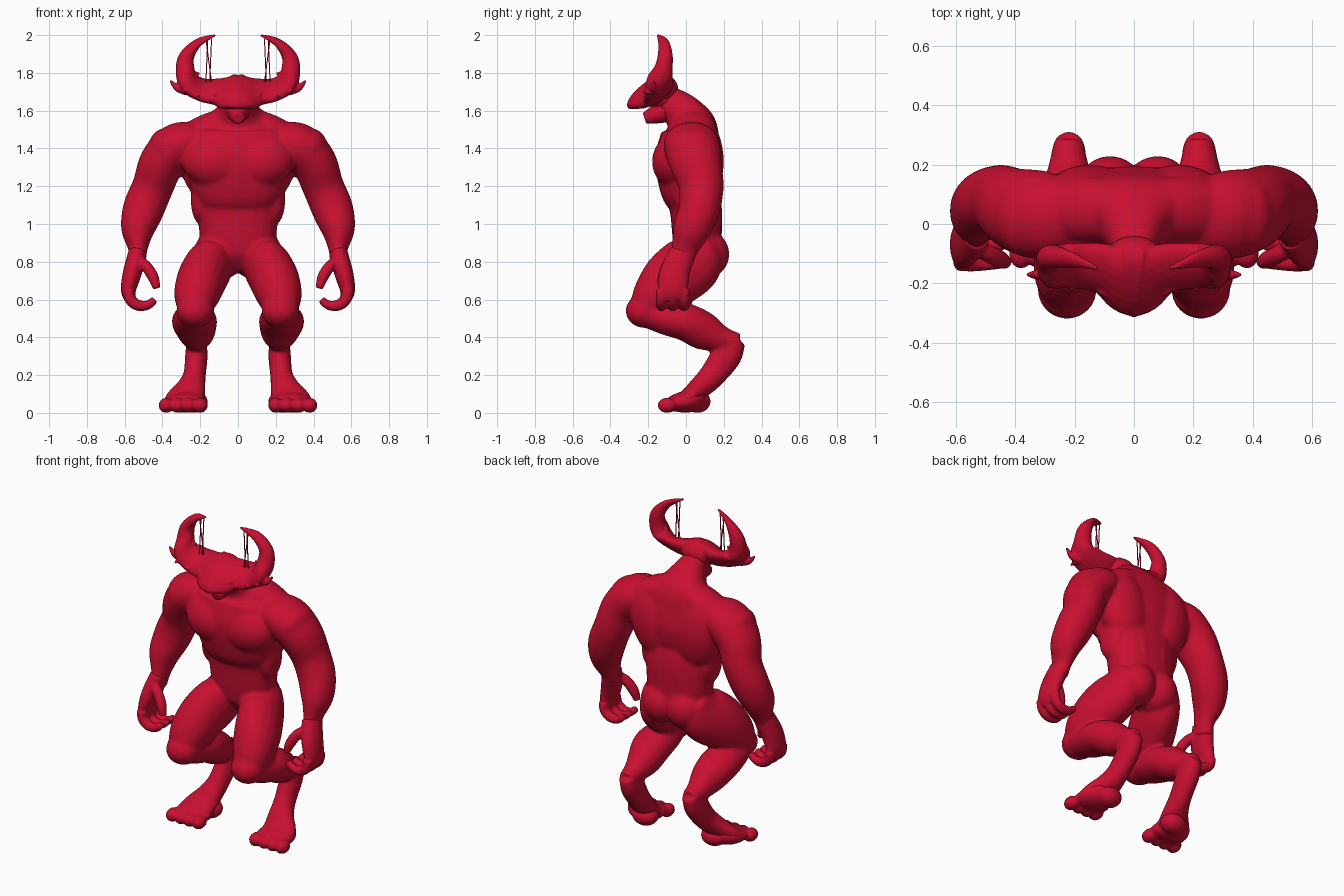
import bpy
import bmesh
import math
from mathutils import Vector, Matrix, Euler

cube = bpy.data.objects.get("Cube")
if cube:
    bpy.data.objects.remove(cube, do_unlink=True)

crimson = bpy.data.materials.new("crimson_skin")
crimson.use_nodes = True
crimson.diffuse_color = (.58, .005, .03, 1)
shader = crimson.node_tree.nodes["Principled BSDF"]
shader.inputs["Base Color"].default_value = crimson.diffuse_color
shader.inputs["Roughness"].default_value = .6

AXIS_X = Vector((1, 0, 0))
AXIS_Y = Vector((0, 1, 0))


def smooth_path(stations, steps=5):
    """Catmull-Rom interpolation of (x, y, z, half side, half depth) stations.

    A station without its own half depth is round.
    """
    pts = [Vector(s if len(s) == 5 else (*s, s[-1])) for s in stations]
    pts = [pts[0]] + pts + [pts[-1]]
    out = []
    for before, start, end, after in zip(pts, pts[1:], pts[2:], pts[3:]):
        leave, arrive = (end - before) / 2, (after - start) / 2
        for i in range(steps):
            t = i / steps
            rise = t * t * (3 - 2 * t)
            out.append(start.lerp(end, rise)
                       + leave * (t * (1 - t) * (1 - t))
                       - arrive * (t * t * (1 - t)))
    return out + [pts[-1]]


def tube(bm, stations, side, mirror=True, square=1.0, sides=20):
    """Loft elliptical rings along a path; side sets the direction of the first radius."""
    path = smooth_path(stations)
    centres = [Vector(p[:3]) for p in path]
    for sign in ((1, -1) if mirror else (1,)):
        rings = []
        for i, p in enumerate(path):
            along = centres[min(i + 1, len(path) - 1)] - centres[max(i - 1, 0)]
            along.normalize()
            across = (side - along * side.dot(along)).normalized()
            depth = along.cross(across)
            ring = []
            for k in range(sides):
                angle = math.tau * k / sides
                c, s = math.cos(angle), math.sin(angle)
                c = math.copysign(abs(c) ** square, c)
                s = math.copysign(abs(s) ** square, s)
                corner = centres[i] + across * c * p[3] + depth * s * p[4]
                corner.x *= sign
                ring.append(bm.verts.new(corner))
            rings.append(ring)
        for lower, upper in zip(rings, rings[1:]):
            for k in range(sides):
                n = (k + 1) % sides
                bm.faces.new((lower[k], lower[n], upper[n], upper[k]))
        bm.faces.new(rings[0][::-1])
        bm.faces.new(rings[-1])


def blob(bm, centre, radii, tilt=0, mirror=True):
    """Ellipsoid muscle mass, its outer end tilted down in degrees, with a mirrored twin."""
    for sign in ((1, -1) if mirror else (1,)):
        x, y, z = centre
        turn = Euler((0, math.radians(tilt) * sign, 0))
        place = (Matrix.Translation((x * sign, y, z))
                 @ turn.to_matrix().to_4x4()
                 @ Matrix.Diagonal((*radii, 1)))
        bmesh.ops.create_uvsphere(bm, u_segments=24, v_segments=16, radius=1, matrix=place)


def finish(bm, name, voxel=None, relax=0):
    """Turn the gathered shells into one object, fused by a voxel remesh."""
    bmesh.ops.recalc_face_normals(bm, faces=bm.faces[:])
    for face in bm.faces:
        face.smooth = True
    mesh = bpy.data.meshes.new(name)
    bm.to_mesh(mesh)
    bm.free()
    mesh.materials.append(crimson)
    obj = bpy.data.objects.new(name, mesh)
    bpy.context.collection.objects.link(obj)
    if voxel:
        fuse = obj.modifiers.new("fuse", 'REMESH')
        fuse.mode = 'VOXEL'
        fuse.voxel_size = voxel
        fuse.use_smooth_shade = True
        soften = obj.modifiers.new("soften", 'SMOOTH')
        soften.factor = .5
        soften.iterations = relax


# Torso and neck
body = bmesh.new()
tube(body, [(0, .08, .76, .05, .07), (0, .07, .84, .16, .12), (0, .06, .92, .2, .13),
            (0, .05, 1.1, .22, .14), (0, .02, 1.2, .25, .16), (0, .015, 1.34, .29, .18),
            (0, .02, 1.45, .29, .16), (0, .02, 1.52, .22, .14), (0, -.01, 1.58, .13, .11),
            (0, -.06, 1.63, .09), (0, -.11, 1.67, .07)],
     AXIS_X, mirror=False, square=.85)
# Chest muscles
blob(body, (.13, -.06, 1.33), (.17, .12, .14), tilt=-12)
# Shoulder blades and trapezius
blob(body, (.15, .08, 1.33), (.16, .12, .24), tilt=12)
blob(body, (.17, .05, 1.5), (.2, .11, .08), tilt=24)
# Buttocks and lower back
blob(body, (.08, .1, .84), (.12, .13, .13))
blob(body, (.06, .12, 1.05), (.07, .07, .2))
# Belly and flanks
blob(body, (.06, -.03, 1.06), (.07, .05, .1))
blob(body, (.2, .04, 1.13), (.05, .09, .13))

# Arms down to the wrists
tube(body, [(.2, .03, 1.44, .12, .09), (.31, .03, 1.42, .15, .12), (.4, .05, 1.33, .14, .12),
            (.45, .08, 1.2, .12, .11), (.5, .07, 1.08, .11), (.53, .03, .97, .1, .09),
            (.53, -.01, .86, .07, .05), (.54, -.03, .79, .07, .05)], AXIS_Y)
blob(body, (.37, .03, 1.4), (.1, .14, .11), tilt=30)

# Thighs and kneecaps
tube(body, [(.11, .1, .9, .1), (.14, .04, .8, .12, .16), (.19, -.07, .71, .13, .16),
            (.22, -.16, .62, .12, .13), (.23, -.22, .55, .09)], AXIS_X)
blob(body, (.225, -.22, .54), (.1, .1, .09))
# Folded shins
tube(body, [(.23, -.2, .53, .09, .08), (.23, -.1, .5, .11, .09), (.23, 0, .48, .12, .1),
            (.22, .1, .43, .1), (.22, .19, .39, .07), (.22, .28, .37, .05)], AXIS_X)
# Raised hocks
tube(body, [(.22, .27, .39, .05), (.22, .22, .31, .06, .08), (.23, .14, .2, .06, .07),
            (.25, .07, .13, .08, .06), (.28, 0, .07, .11, .05), (.28, -.08, .05, .11, .04)],
     AXIS_X)
finish(body, "body", voxel=.011, relax=7)

# Broad feet with heel and four toes
feet = bmesh.new()
blob(feet, (.24, .06, .06), (.08, .07, .06))
tube(feet, [(.25, .07, .08, .07, .06), (.28, 0, .06, .11, .06), (.28, -.08, .05, .11, .04)],
     AXIS_X)
for toe in range(4):
    blob(feet, (.2 + toe * .06, -.1, .04), (.04, .05, .04))
finish(feet, "feet", voxel=.008, relax=3)

# Hands: palm, curled fingers and thumb
hands = bmesh.new()
tube(hands, [(.53, -.02, .85, .07, .05), (.56, -.06, .74, .08, .05),
             (.58, -.07, .65, .08, .04), (.57, -.07, .6, .07, .03)], AXIS_Y)
for finger in range(3):
    y = -.13 + finger * .06
    tube(hands, [(.58, y, .65, .03), (.57, y, .6, .03), (.53, y, .57, .03),
                 (.48, y, .57, .025), (.44, y, .6, .02)], AXIS_Y, sides=12)
tube(hands, [(.54, -.07, .81, .03), (.49, -.1, .78, .03),
             (.45, -.12, .72, .03), (.43, -.13, .66, .02)], AXIS_Y, sides=12)
finish(hands, "hands", voxel=.007, relax=2)

# Head: beaked crest sweeping out into the horns
head = bmesh.new()
slope = Vector((0, .8, .6))
tube(head, [(-.02, -.2, 1.7, .14, .05), (.03, -.19, 1.7, .13, .05),
            (.1, -.15, 1.7, .1, .05), (.19, -.14, 1.71, .09, .04),
            (.26, -.14, 1.75, .08, .05), (.28, -.12, 1.82, .05),
            (.27, -.11, 1.89, .04), (.21, -.12, 1.96, .03, .02),
            (.12, -.15, 2, .006)], slope)
# Skull, throat and brow ridges
blob(head, (0, -.12, 1.71), (.1, .08, .08), mirror=False)
blob(head, (0, -.13, 1.66), (.08, .09, .05), mirror=False)
blob(head, (.07, -.22, 1.67), (.06, .03, .02), tilt=-18)
# Lower jaw
tube(head, [(0, -.08, 1.61, .07), (0, -.16, 1.58, .05), (0, -.22, 1.56, .03)],
     AXIS_X, mirror=False)
# Curled spur at each outer corner
tube(head, [(.27, -.16, 1.71, .03), (.32, -.17, 1.72, .02), (.36, -.17, 1.76, .006)],
     AXIS_Y, sides=10)
# Small thorns along the front edge
for thorn in range(3):
    x = .14 + thorn * .07
    z = 1.66 + thorn * .02
    tube(head, [(x, -.17, z, .02), (x, -.23, z, .005)], AXIS_X, sides=8)
# Ragged barb inside the horn curve
tube(head, [(.25, -.12, 1.79, .02), (.2, -.12, 1.8, .005)], AXIS_Y, sides=8)
finish(head, "horned_head", voxel=.006, relax=2)

# Thin strands hanging inside the horns
strands = bmesh.new()
for top, bottom in ((.14, .15), (.16, .17), (.17, .14)):
    tube(strands, [(top, -.14, 1.98, .003), (bottom, -.14, 1.75, .003)], AXIS_Y, sides=6)
finish(strands, "horn_strands")
